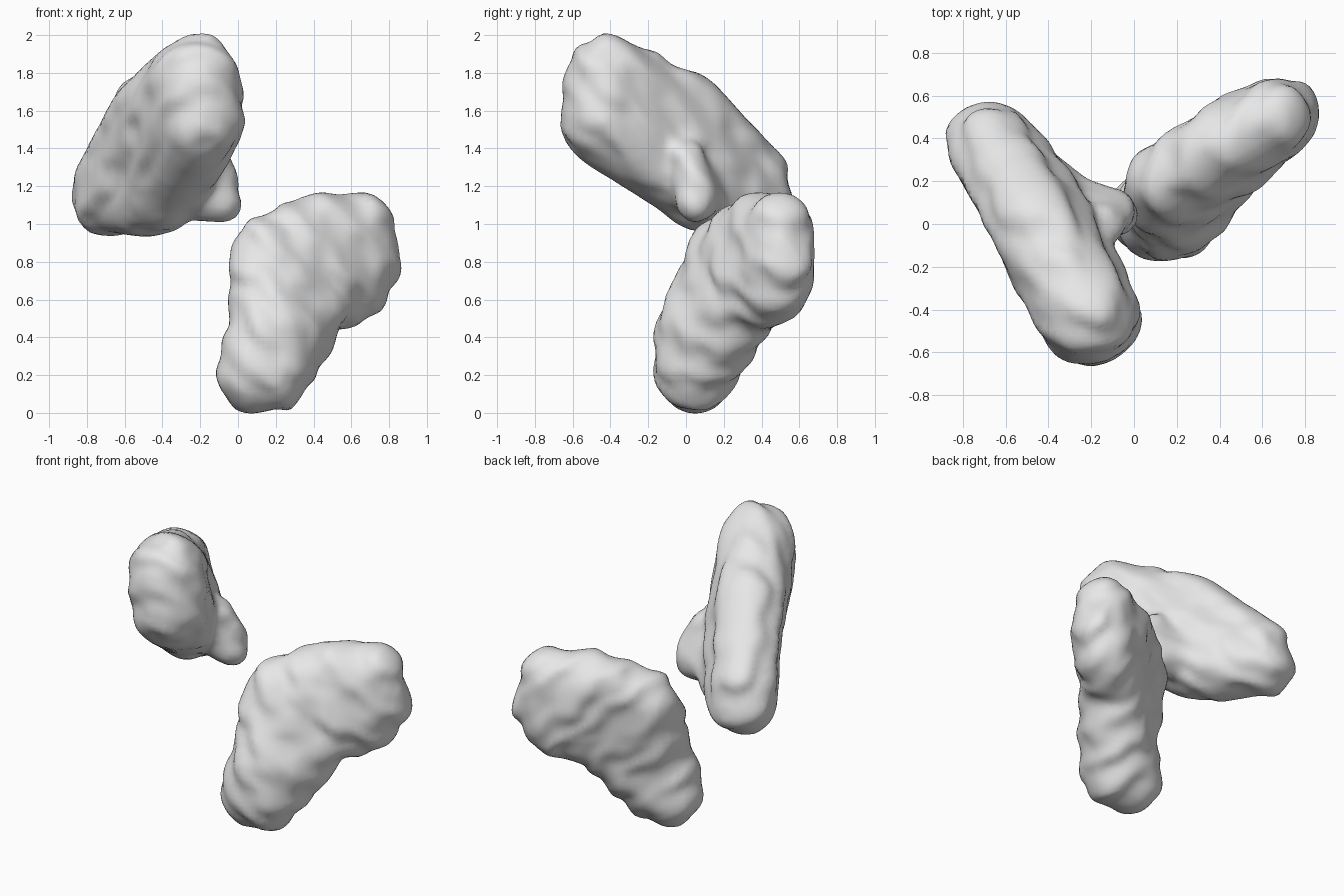
import bpy
import bmesh
import math
from mathutils import Vector, Matrix, noise

cube = bpy.data.objects.get("Cube")
if cube:
    bpy.data.objects.remove(cube, do_unlink=True)

grey = bpy.data.materials.new("light_grey")
grey.use_nodes = True
color = (0.8, 0.8, 0.8, 1)
grey.diffuse_color = color
grey.node_tree.nodes["Principled BSDF"].inputs["Base Color"].default_value = color


def add_hull(bm, balls):
    """Add the convex skin stretched over a group of balls (x, y, z, radius)."""
    part = bmesh.new()
    for x, y, z, r in balls:
        bmesh.ops.create_icosphere(part, subdivisions=3, radius=r,
                                   matrix=Matrix.Translation((x, y, z)))
    res = bmesh.ops.convex_hull(part, input=part.verts)
    junk = {g for g in res["geom_interior"] + res["geom_unused"]
            if isinstance(g, bmesh.types.BMVert)}
    bmesh.ops.delete(part, geom=list(junk), context="VERTS")
    mesh = bpy.data.meshes.new("hull")
    part.to_mesh(mesh)
    part.free()
    bm.from_mesh(mesh)
    bpy.data.meshes.remove(mesh)


def make_blob(name, groups, ridge_dir, seed):
    """Fuse several hulls into one soft lump and ripple its surface."""
    bm = bmesh.new()
    for balls in groups:
        add_hull(bm, balls)
    mesh = bpy.data.meshes.new(name)
    bm.to_mesh(mesh)
    bm.free()
    obj = bpy.data.objects.new(name, mesh)
    bpy.context.collection.objects.link(obj)

    remesh = obj.modifiers.new("fuse", "REMESH")
    remesh.mode = "VOXEL"
    remesh.voxel_size = 0.03
    soft = obj.modifiers.new("soften", "SMOOTH")
    soft.factor = 0.5
    soft.iterations = 4
    graph = bpy.context.evaluated_depsgraph_get()
    fused = bpy.data.meshes.new_from_object(obj.evaluated_get(graph))
    obj.modifiers.clear()
    obj.data = fused
    bpy.data.meshes.remove(mesh)
    fused.name = name

    # Shallow diagonal ridges and irregular lumps
    axis = Vector(ridge_dir).normalized()
    normals = [v.normal.copy() for v in fused.vertices]
    for v, n in zip(fused.vertices, normals):
        lump = noise.noise(v.co * 6 + Vector((seed, 0, 0)))
        ridge = math.sin(v.co.dot(axis) * 2 * math.pi / 0.18 + 2 * lump)
        v.co += n * (0.008 * ridge + 0.018 * lump)

    fused.materials.clear()
    fused.materials.append(grey)
    for p in fused.polygons:
        p.material_index = 0
        p.use_smooth = True
    return obj


# Upper lump: tall front end, long sloping body, low back end, side nub
front_end = [(-0.22, -0.42, 1.77, 0.23), (-0.2, -0.43, 1.55, 0.235)]
ridge = (-0.46, 0.0, 1.58, 0.22)
back_end = [(-0.67, 0.36, 1.22, 0.2), (-0.68, 0.38, 1.13, 0.2)]
belly = (-0.42, 0.1, 1.15, 0.21)
nub = [(-0.07, 0.06, 1.12, 0.1), (-0.15, 0.0, 1.35, 0.1),
       (-0.36, 0.1, 1.16, 0.14)]
make_blob("upper_lump",
          [front_end + [ridge, belly], [ridge, belly] + back_end, nub],
          (0, 1, 1), 3)

# Lower lump: round foot, upright left side, broad top at the far end
foot = [(0.1, 0.05, 0.22, 0.22), (0.17, 0.05, 0.22, 0.22)]
shin = [(0.15, 0.04, 0.45, 0.2), (0.24, 0.06, 0.42, 0.2)]
left_side = [(0.16, 0.12, 0.65, 0.19), (0.15, 0.2, 0.86, 0.185)]
middle = (0.42, 0.3, 0.6, 0.2)
far_end = [(0.42, 0.38, 0.98, 0.185), (0.64, 0.49, 0.98, 0.185),
           (0.69, 0.51, 0.8, 0.18), (0.62, 0.48, 0.66, 0.18)]
make_blob("lower_lump",
          [foot + shin, foot[1:] + shin + left_side + [middle],
           left_side + [middle] + far_end],
          (1, 0, 1), 11)
